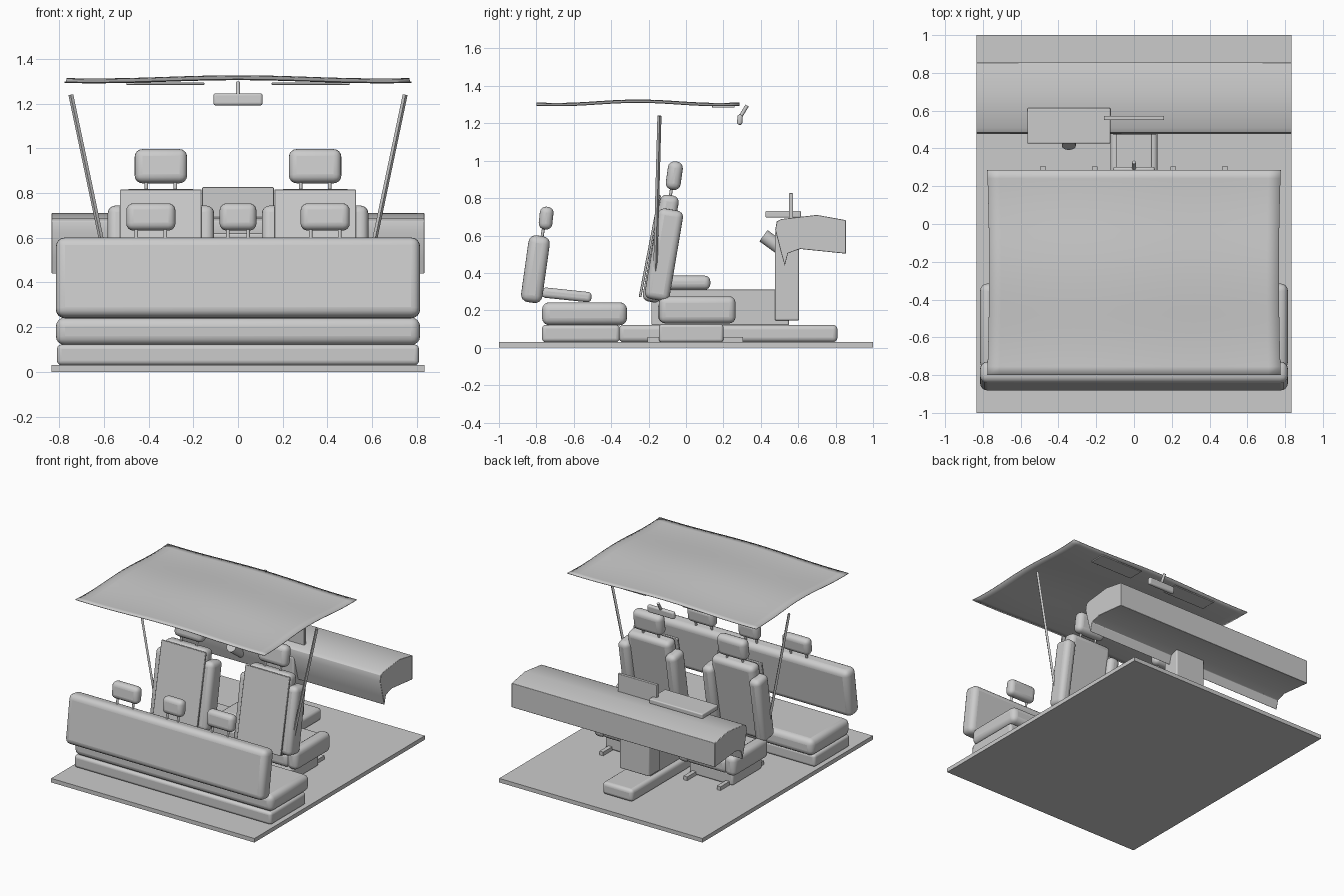
import bpy, bmesh, math
from mathutils import Vector

if "Cube" in bpy.data.objects:
    bpy.data.objects.remove(bpy.data.objects["Cube"])

grey = bpy.data.materials.new("plain_grey")
grey.diffuse_color = (0.6, 0.6, 0.6, 1)
grey.use_nodes = True
grey.node_tree.nodes["Principled BSDF"].inputs["Base Color"].default_value = grey.diffuse_color


def finish(name, bm, bevel=0, segs=4):
    bmesh.ops.recalc_face_normals(bm, faces=bm.faces)
    me = bpy.data.meshes.new(name)
    bm.to_mesh(me)
    bm.free()
    ob = bpy.data.objects.new(name, me)
    bpy.context.collection.objects.link(ob)
    me.materials.append(grey)
    if bevel:
        m = ob.modifiers.new("round", 'BEVEL')
        m.width, m.segments = bevel, segs
    bpy.ops.object.select_all(action='DESELECT')
    ob.select_set(True)
    bpy.context.view_layer.objects.active = ob
    bpy.ops.object.shade_smooth_by_angle(angle=math.radians(35))
    return ob


def box(name, x, y, z, bevel=0, lean=0, segs=4):
    """Box from (min, max) ranges; lean tips its top toward +y, in degrees."""
    bm = bmesh.new()
    bmesh.ops.create_cube(bm, size=1)
    for v in bm.verts:
        v.co = [c * (r[1] - r[0]) for c, r in zip(v.co, (x, y, z))]
    ob = finish(name, bm, bevel, segs)
    ob.location = [(r[0] + r[1]) / 2 for r in (x, y, z)]
    ob.rotation_euler.x = -math.radians(lean)
    return ob


def rod(name, a, b, radius, sides=12):
    a, b = Vector(a), Vector(b)
    bm = bmesh.new()
    bmesh.ops.create_cone(bm, cap_ends=True, segments=sides, radius1=radius,
                          radius2=radius, depth=(b - a).length)
    ob = finish(name, bm)
    ob.location = (a + b) / 2
    ob.rotation_euler = (b - a).to_track_quat('Z', 'Y').to_euler()
    return ob


def around(c, size):
    return (c - size / 2, c + size / 2)


def headrest(name, x, width, y, z, depth, height, post_gap, lean, bevel):
    box(name, around(x, width), around(y, depth), around(z, height), bevel, lean)
    for s in (-1, 1):
        px = x + s * post_gap
        rod(name + "_post", (px, y - 0.025, z - height / 2 - 0.06),
            (px, y - 0.005, z), 0.008)


# Floor
box("floor", (-0.835, 0.835), (-1, 1), (0, 0.03))

# Rear bench
box("rear_bench_base", (-0.81, 0.81), (-0.77, -0.355), (0.03, 0.122), 0.02)
box("rear_bench_cushion", (-0.815, 0.815), (-0.77, -0.315), (0.12, 0.243), 0.04)
box("rear_bench_back", (-0.815, 0.815), around(-0.805, 0.115), around(0.42, 0.36), 0.04, 8)
box("rear_armrest", (-0.1, 0.1), (-0.77, -0.505), (0.255, 0.31), 0.02, 6)
for x, w, g in ((-0.39, 0.22, 0.065), (0, 0.165, 0.045), (0.39, 0.22, 0.065)):
    headrest("rear_headrest", x, w, -0.748, 0.693, 0.073, 0.122, g, 6, 0.032)

# Front seats
for sx in (-1, 1):
    cx = sx * 0.345
    box("front_seat_base", around(cx, 0.36), (-0.145, 0.2), (0.03, 0.125), 0.015)
    box("front_seat_cushion", around(cx, 0.34), (-0.15, 0.265), (0.135, 0.25), 0.035)
    box("front_seat_back", around(cx, 0.35), around(-0.135, 0.1), around(0.53, 0.58), 0.035, 10.5)
    box("front_seat_back_panel", around(cx, 0.365), around(-0.193, 0.014),
        around(0.543, 0.555), 0.004, 11, 2)
    headrest("front_headrest", cx, 0.235, -0.0625, 0.92, 0.08, 0.153, 0.065, 8, 0.035)
    for s in (-1, 1):
        bx = cx + s * 0.193
        box("front_cushion_bolster", around(bx, 0.09), (-0.145, 0.265), (0.13, 0.275), 0.035)
        box("front_back_bolster", around(bx, 0.09), around(-0.118, 0.135),
            around(0.497, 0.49), 0.035, 9.6)
        box("seat_rail", around(cx + s * 0.137, 0.03), (-0.205, 0.305), (0.03, 0.058))
    # Seat belt strap
    rod("seat_belt", (sx * 0.567, -0.165, 0.38), (sx * 0.748, -0.142, 1.24), 0.011, 4)

# Centre tunnel and console
box("centre_tunnel", (-0.125, 0.125), (-0.36, 0.81), (0.03, 0.122), 0.025)
box("console", (-0.095, 0.095), (-0.185, 0.55), (0.12, 0.31), 0.008)
box("console_armrest", (-0.09, 0.09), (-0.1, 0.13), (0.31, 0.385), 0.03)
box("centre_stack", (-0.12, 0.125), (0.475, 0.605), (0.145, 0.62), 0.01)

# Dashboard: extruded side profile with a hanging knee panel
profile = [(0.477, 0.63), (0.485, 0.675), (0.51, 0.688), (0.70, 0.71), (0.855, 0.682),
           (0.855, 0.503), (0.61, 0.528), (0.545, 0.505), (0.528, 0.438), (0.508, 0.51)]
bm = bmesh.new()
face = bm.faces.new([bm.verts.new((-0.835, y, z)) for y, z in profile])
new = bmesh.ops.extrude_face_region(bm, geom=[face])["geom"]
bmesh.ops.translate(bm, vec=(1.67, 0, 0),
                    verts=[g for g in new if isinstance(g, bmesh.types.BMVert)])
finish("dashboard", bm, 0.003, 2)

# Instruments, screen and steering column
box("instrument_hood", (-0.565, -0.125), (0.425, 0.615), (0.695, 0.732), 0.008)
box("screen", (-0.16, 0.16), (0.55, 0.573), (0.685, 0.826), 0.004)
rod("steering_column", (-0.345, 0.414, 0.599), (-0.345, 0.53, 0.515), 0.037, 24)

# Roof lining: gently waved sheet
bm = bmesh.new()
bmesh.ops.create_grid(bm, x_segments=24, y_segments=24, size=1)
for v in bm.verts:
    u, w = v.co.x, v.co.y
    v.co = (u * (0.767 + 0.01 * w * w), -0.257 + 0.543 * w,
            1.311 + 0.009 * math.cos(1.25 * math.pi * w) + 0.007 * math.cos(1.2 * math.pi * u))
roof = finish("roof_lining", bm)
roof.modifiers.new("thickness", 'SOLIDIFY').thickness = 0.004

# Sun visors and mirror
for s in (-1, 1):
    box("sun_visor", around(s * 0.325, 0.35), (0.14, 0.26), (1.284, 1.294), 0.003)
box("mirror", (-0.11, 0.11), around(0.288, 0.028), around(1.219, 0.055), 0.012, 4)
rod("mirror_stem", (0, 0.288, 1.23), (0, 0.327, 1.295), 0.01)
